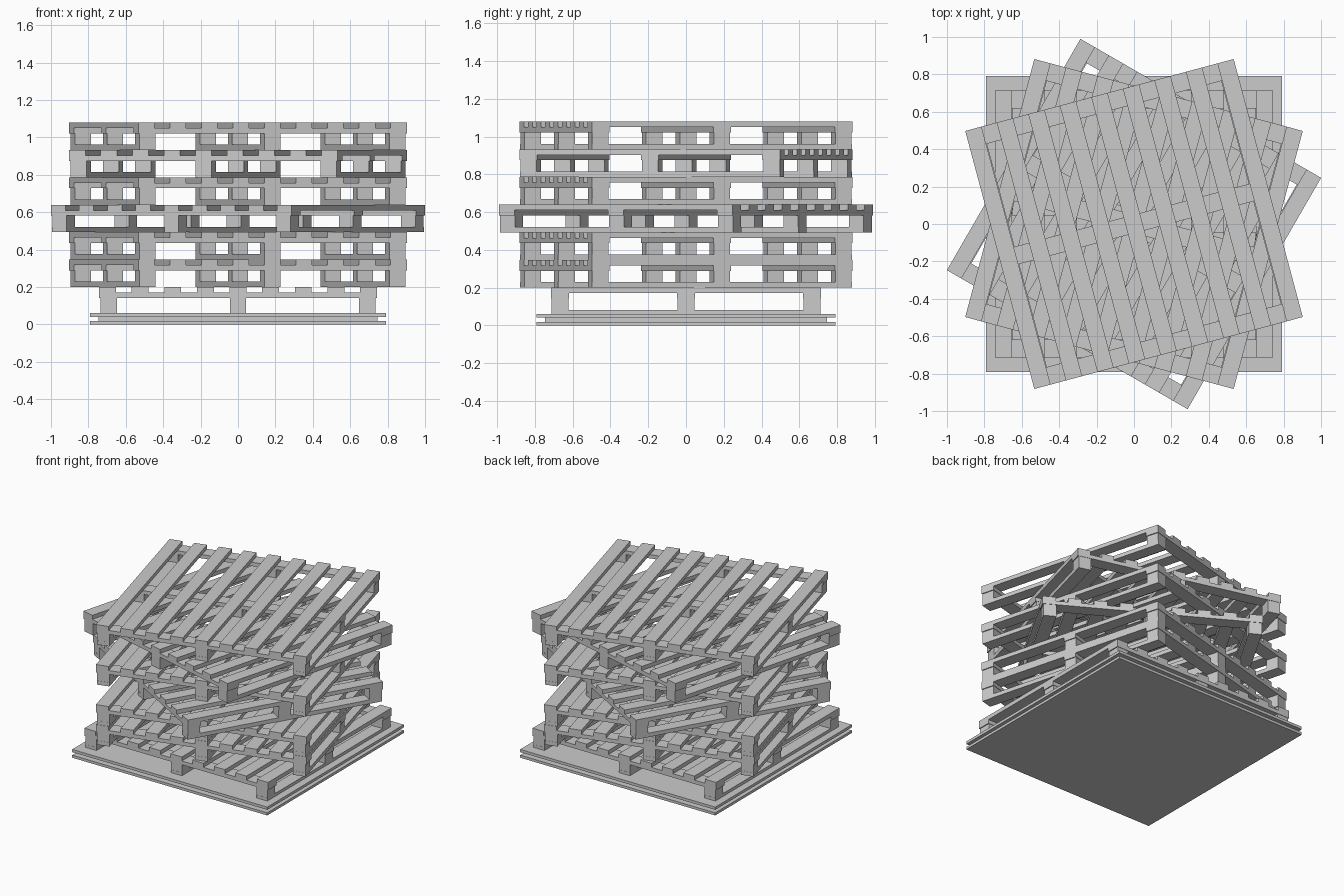
import bpy, bmesh, math
from mathutils import Matrix, Vector

if "Cube" in bpy.data.objects:
    bpy.data.objects.remove(bpy.data.objects["Cube"])


def add_box(bm, x, y, z0, z1, sx, sy):
    m = Matrix.Translation((x, y, (z0 + z1) / 2)) @ Matrix.Diagonal((sx, sy, z1 - z0, 1))
    bmesh.ops.create_cube(bm, size=1, matrix=m)


def finish(bm, name):
    mesh = bpy.data.meshes.new(name)
    bm.to_mesh(mesh)
    bm.free()
    obj = bpy.data.objects.new(name, mesh)
    bpy.context.collection.objects.link(obj)
    return obj


HX, HY = 0.743, 0.714      # pallet half sizes
W = 0.09                   # board width
H = 0.1465                 # pallet height


def pallet(name, z, angle):
    bm = bmesh.new()
    xs = [-0.692, 0, 0.692]
    ys = [-(HY - W / 2 - 0.003), 0, HY - W / 2 - 0.003]
    # bottom boards and blocks
    for x in xs:
        add_box(bm, x, 0, 0, 0.029, 0.088, 2 * HY - 0.004)
        for y in ys:
            add_box(bm, x, y, 0.029, 0.089, 0.088, 0.09)
    # stringers
    for y in ys:
        add_box(bm, 0, y, 0.089, 0.117, 2 * HX, 0.096)
    # nine deck boards
    for i in range(9):
        x = (i - 4) / 4 * (HX - W / 2)
        add_box(bm, x, 0, 0.117, H, W, 2 * HY)
    obj = finish(bm, name)
    obj.location.z = z
    obj.rotation_euler.z = math.radians(angle)


# base: two sheets with a smaller spacer between
for name, z0, z1, half in (("base_lower_sheet", 0, 0.019, 0.79),
                           ("base_spacer", 0.019, 0.041, 0.745),
                           ("base_upper_sheet", 0.041, 0.061, 0.79)):
    bm = bmesh.new()
    add_box(bm, 0, 0, z0, z1, 2 * half, 2 * half)
    finish(bm, name)

# twisted stack of pallets
for i, angle in enumerate((0, 15, 15, -30, 15, -15, 15)):
    pallet(f"pallet_{i + 1}", 0.0535 + i * H, angle)
